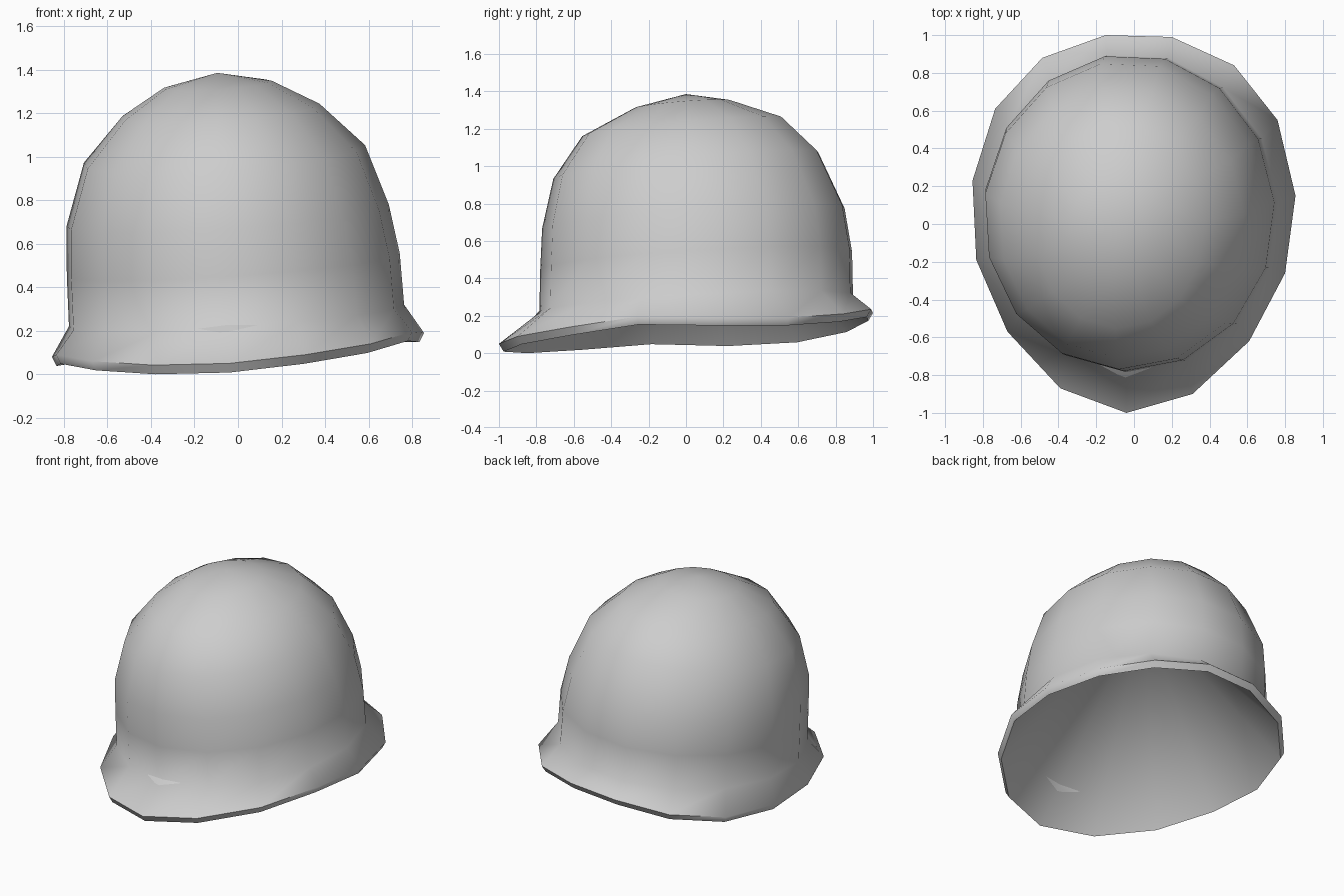
import bpy, bmesh, math

if "Cube" in bpy.data.objects:
    bpy.data.objects.remove(bpy.data.objects["Cube"], do_unlink=True)

SIDES = 15

grey = bpy.data.materials.new("plain_grey")
grey.use_nodes = True
grey.diffuse_color = (0.61, 0.61, 0.61, 1)
grey.node_tree.nodes["Principled BSDF"].inputs["Base Color"].default_value = (0.61, 0.61, 0.61, 1)

# Uneven brim edge, from the front point round by the left side
BRIM = [(-.04, -1.0, .05), (.31, -.90, .09), (.61, -.62, .14), (.80, -.26, .195),
        (.855, .15, .19), (.76, .55, .19), (.53, .84, .21), (.20, .99, .235),
        (-.15, 1.0, .215), (-.485, .88, .155), (-.735, .61, .10), (-.855, .23, .08),
        (-.835, -.19, .09), (-.67, -.57, .06), (-.39, -.87, .042)]

# Dome rings: centre x, y, z, half width, half depth, rise toward the back
DOME = [(-.01, .06, .265, .775, .845, .055), (-.025, .06, .50, .77, .84, .06),
        (-.05, .045, .725, .745, .815, .07), (-.065, .005, 1.005, .65, .715, .10),
        (-.08, -.015, 1.21, .455, .54, .09), (-.093, -.02, 1.33, .25, .26, .08)]
APEX = (-.095, 0, 1.385)
HOLLOW = (-.06, .02, 1.15)


def dome_ring(cx, cy, cz, a, b, rise):
    """Oval ring on a plane tilted up toward the left and back."""
    points = []
    for i in range(SIDES):
        t = math.radians(-92.3 + 360 / SIDES * i)
        dx, dy = a * math.cos(t), b * math.sin(t)
        points.append((cx + dx, cy + dy, cz + .067 * dx + rise * dy))
    return points


# Rings run from the underside of the lip up the outside of the dome
lip = [(x * .975, y * .975, z - .042) for x, y, z in BRIM]
rings = [lip, BRIM] + [dome_ring(*r) for r in DOME]

bm = bmesh.new()
loops = [[bm.verts.new(p) for p in ring] for ring in rings]
top = bm.verts.new(APEX)
hollow = bm.verts.new(HOLLOW)
for i in range(SIDES):
    j = (i + 1) % SIDES
    for lower, upper in zip(loops, loops[1:]):
        bm.faces.new((lower[i], lower[j], upper[j], upper[i]))
    # Crown on the outside, tapering hollow underneath
    bm.faces.new((loops[-1][i], loops[-1][j], top))
    bm.faces.new((loops[0][j], loops[0][i], hollow))

# Smooth shell with a crisp lip
bmesh.ops.recalc_face_normals(bm, faces=bm.faces)
for f in bm.faces:
    f.smooth = True
for e in bm.edges:
    e.smooth = e.calc_face_angle() < math.radians(65)

mesh = bpy.data.meshes.new("helmet_shell")
bm.to_mesh(mesh)
bm.free()
mesh.materials.append(grey)
helmet = bpy.data.objects.new("helmet_shell", mesh)
bpy.context.collection.objects.link(helmet)
